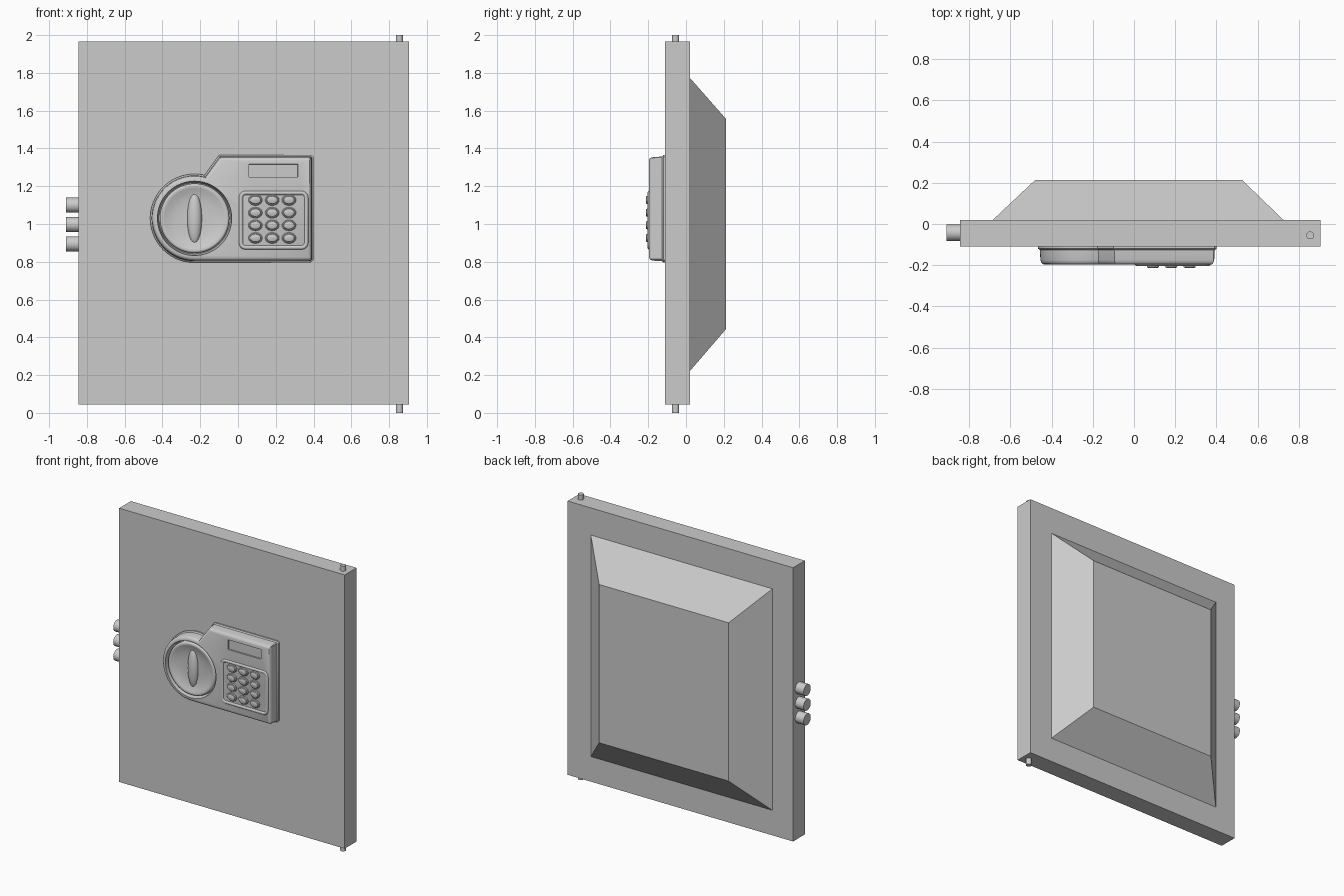
import bpy, bmesh, math
from math import cos, sin, radians, pi
from mathutils import Vector

if "Cube" in bpy.data.objects:
    bpy.data.objects.remove(bpy.data.objects["Cube"])


def loft(name, rings, angle=30):
    """Bridge equal-length rings of 3D points and cap both ends."""
    bm = bmesh.new()
    vs = [[bm.verts.new(p) for p in r] for r in rings]
    n = len(rings[0])
    for a, b in zip(vs, vs[1:]):
        for i in range(n):
            j = (i + 1) % n
            bm.faces.new((a[i], a[j], b[j], b[i]))
    bm.faces.new(vs[0][::-1])
    bm.faces.new(vs[-1])
    bmesh.ops.recalc_face_normals(bm, faces=bm.faces)
    me = bpy.data.meshes.new(name)
    bm.to_mesh(me)
    bm.free()
    ob = bpy.data.objects.new(name, me)
    bpy.context.collection.objects.link(ob)
    smooth(ob, angle)
    return ob


def smooth(ob, angle=30):
    bpy.ops.object.select_all(action='DESELECT')
    ob.select_set(True)
    bpy.context.view_layer.objects.active = ob
    bpy.ops.object.shade_smooth_by_angle(angle=radians(angle))


def inset(pts, d):
    """Move a counter-clockwise outline inwards by d."""
    out = []
    for i, p in enumerate(pts):
        p = Vector(p)
        e1 = (p - Vector(pts[i - 1])).normalized()
        e2 = (Vector(pts[(i + 1) % len(pts)]) - p).normalized()
        n1, n2 = Vector((-e1.y, e1.x)), Vector((-e2.y, e2.x))
        out.append(p + (n1 + n2) * d / max(1 + n1.dot(n2), 0.3))
    return out


def slab(name, pts, steps, angle=30):
    """Layer an (x, z) outline along y; steps are (y, inset)."""
    return loft(name, [[(q[0], y, q[1]) for q in inset(pts, d)] for y, d in steps], angle)


def ellipse(cx, cz, rx, rz, n=48, a0=0, a1=360):
    full = a1 - a0 == 360
    m = n if full else n - 1
    return [(cx + rx * cos(radians(a0 + (a1 - a0) * i / m)),
             cz + rz * sin(radians(a0 + (a1 - a0) * i / m))) for i in range(n)]


def round_rect(x0, x1, z0, z1, r):
    pts = []
    for cx, cz, a in ((x1 - r, z0 + r, -90), (x1 - r, z1 - r, 0),
                      (x0 + r, z1 - r, 90), (x0 + r, z0 + r, 180)):
        pts += ellipse(cx, cz, r, r, 6, a, a + 90)
    return pts


def rect(x0, x1, z0, z1):
    return [(x0, z0), (x1, z0), (x1, z1), (x0, z1)]


def cylinder(name, loc, r, depth, rot=(0, 0, 0)):
    bpy.ops.mesh.primitive_cylinder_add(vertices=24, radius=r, depth=depth, location=loc, rotation=rot)
    ob = bpy.context.object
    ob.name = name
    smooth(ob)


def cut(target, cutter):
    m = target.modifiers.new("cut", 'BOOLEAN')
    m.operation, m.solver, m.object = 'DIFFERENCE', 'EXACT', cutter
    bpy.ops.object.select_all(action='DESELECT')
    target.select_set(True)
    bpy.context.view_layer.objects.active = target
    bpy.ops.object.modifier_apply(modifier=m.name)
    bpy.data.objects.remove(cutter)


# Door slab and tapered back
slab("door_panel", rect(-0.845, 0.905, 0.045, 1.965), [(0.02, 0), (-0.11, 0)])
loft("door_back", [[(x, 0.015, z) for x, z in rect(-0.69, 0.73, 0.215, 1.78)],
                   [(x, 0.213, z) for x, z in rect(-0.48, 0.525, 0.445, 1.555)]])

# Hinge pins, top and bottom
for name, z in (("hinge_pin_bottom", 0.04), ("hinge_pin_top", 1.96)):
    cylinder(name, (0.855, -0.055, z), 0.019, 0.08)

# Locking bolts
for i, z in enumerate((0.895, 0.997, 1.1)):
    cylinder(f"locking_bolt_{i + 1}", (-0.86, -0.043, z), 0.04, 0.10, (0, pi / 2, 0))

# Lock housing: round dial end joined to a squared keypad end
CX, CZ = -0.23, 1.03
outline = [(0.385, 0.795), (0.40, 0.81), (0.40, 1.355), (0.39, 1.365), (-0.10, 1.365)]
outline += ellipse(CX, CZ, 0.235, 0.235, 40, 77, 270)
housing = slab("lock_housing", outline,
               [(-0.10, 0), (-0.12, 0), (-0.126, 0.008), (-0.175, 0.011),
                (-0.186, 0.014), (-0.193, 0.020), (-0.196, 0.028)])
cut(housing, slab("dial_cutter", ellipse(CX, CZ, 0.2, 0.2, 64),
                  [(-0.15, 0.012), (-0.185, 0.004), (-0.25, 0)]))
cut(housing, slab("display_cutter", rect(0.055, 0.32, 1.245, 1.32),
                  [(-0.186, 0.004), (-0.25, 0)]))
smooth(housing)

# Dished dial with a raised grip
slab("dial", ellipse(CX, CZ, 0.184, 0.184, 64),
     [(-0.145, 0), (-0.178, 0), (-0.187, 0.004), (-0.190, 0.012), (-0.186, 0.024),
      (-0.178, 0.045), (-0.171, 0.075), (-0.168, 0.12)], 50)
bpy.ops.mesh.primitive_uv_sphere_add(segments=32, ring_count=16, radius=1, location=(CX, -0.165, CZ))
grip = bpy.context.object
grip.name = "dial_grip"
grip.scale = (0.039, 0.031, 0.135)
smooth(grip, 60)

# Keypad frame with a sunken bed
slab("keypad_frame", round_rect(0.005, 0.372, 0.865, 1.175, 0.035),
     [(-0.17, 0), (-0.197, 0), (-0.203, 0.005), (-0.204, 0.011),
      (-0.202, 0.017), (-0.196, 0.021)], 50)

# Keypad buttons
for r in range(4):
    for c in range(3):
        slab(f"key_{r + 1}_{c + 1}", ellipse(0.092 + 0.089 * c, 0.926 + 0.067 * r, 0.037, 0.029, 24),
             [(-0.185, 0), (-0.200, 0), (-0.204, 0.004), (-0.204, 0.007),
              (-0.210, 0.009), (-0.213, 0.015)], 40)
